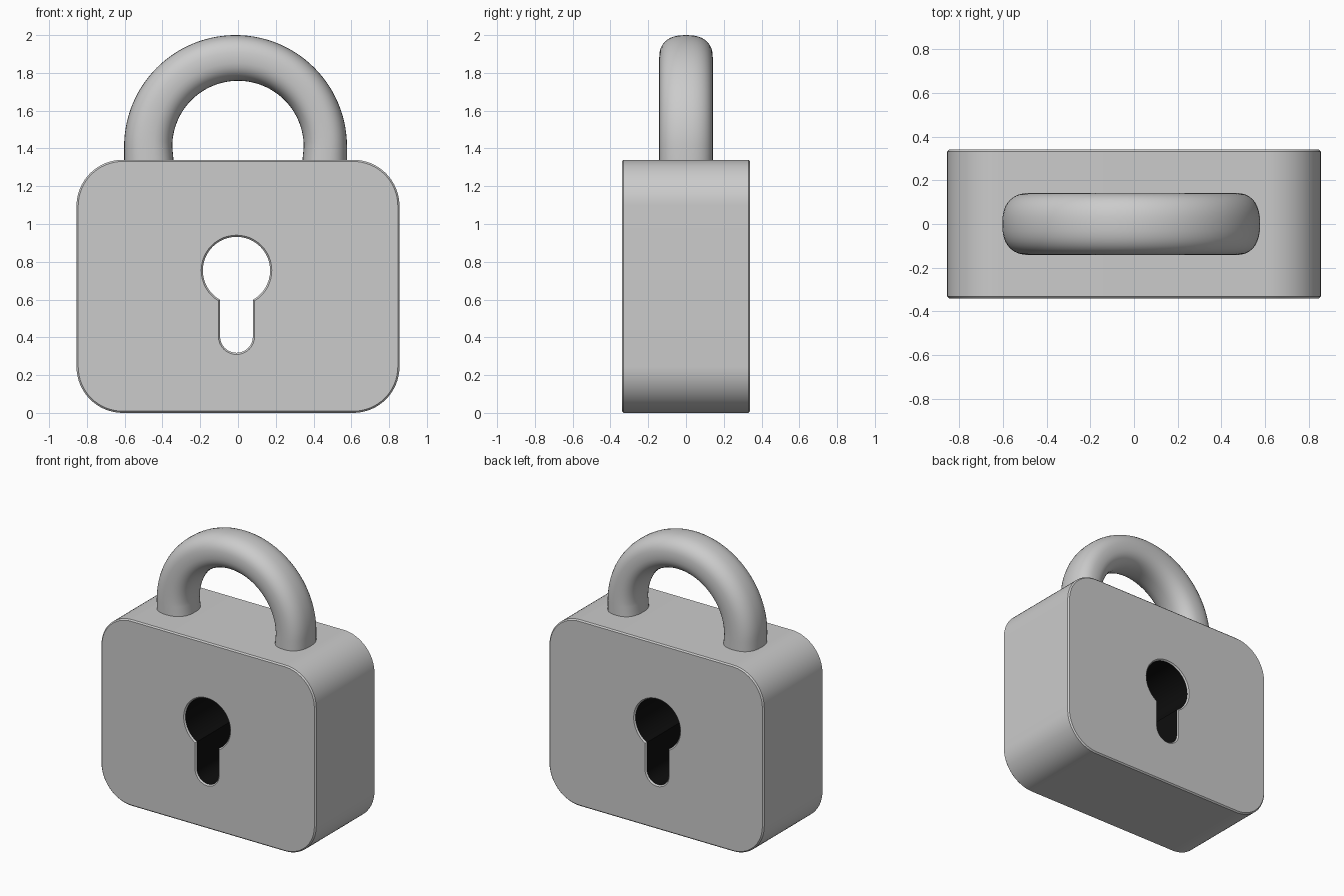
import bpy, bmesh, math
from math import sin, cos, pi

if "Cube" in bpy.data.objects:
    bpy.data.objects.remove(bpy.data.objects["Cube"])

BEV = 0.009      # small edge bevel
HALF_Y = 0.34    # half depth of the body


def arc(cx, cz, r, a0, a1, n):
    return [(cx + r * cos(a0 + (a1 - a0) * i / n), cz + r * sin(a0 + (a1 - a0) * i / n))
            for i in range(n + 1)]


def body_outline(inset):
    r, pts = 0.245, []
    corners = [(0.61, 1.095), (-0.61, 1.095), (-0.61, 0.245), (0.61, 0.245)]
    for k, (cx, cz) in enumerate(corners):
        pts += arc(cx, cz, r - inset, k * pi / 2, (k + 1) * pi / 2, 16)
    return pts


def keyhole_outline(grow):
    r, w, cx = 0.178 + grow, 0.087 + grow, -0.008
    a = math.asin(w / r)
    top = arc(cx, 0.754, r, -pi / 2 + a, 3 * pi / 2 - a, 40)
    return top + arc(cx, 0.405, w, pi, 2 * pi, 16)


def finish(bm, name):
    bmesh.ops.recalc_face_normals(bm, faces=bm.faces[:])
    me = bpy.data.meshes.new(name)
    bm.to_mesh(me)
    bm.free()
    ob = bpy.data.objects.new(name, me)
    bpy.context.collection.objects.link(ob)
    bpy.ops.object.select_all(action='DESELECT')
    ob.select_set(True)
    bpy.context.view_layer.objects.active = ob
    bpy.ops.object.shade_smooth_by_angle(angle=math.radians(32))
    return ob


def skin(bm, rings, mat=0):
    n = len(rings[0])
    for a, b in zip(rings, rings[1:]):
        for i in range(n):
            j = (i + 1) % n
            bm.faces.new((a[i], a[j], b[j], b[i])).material_index = mat


# Lock body: rounded slab with a keyhole running right through it
bm = bmesh.new()
layers = [(-HALF_Y, BEV), (-HALF_Y + BEV, 0), (HALF_Y - BEV, 0), (HALF_Y, BEV)]
caps = [[], []]
for outline in (body_outline, keyhole_outline):
    rings = [[bm.verts.new((x, y, z)) for x, z in outline(d)] for y, d in layers]
    if outline is body_outline:
        skin(bm, rings)
    else:
        skin(bm, rings[:2])
        skin(bm, rings[1:3], 1)
        skin(bm, rings[2:])
    for cap, ring in zip(caps, (rings[0], rings[-1])):
        cap += [bm.edges.get((ring[i - 1], ring[i])) for i in range(len(ring))]
for cap, ny in zip(caps, (-1, 1)):
    bmesh.ops.triangle_fill(bm, edges=cap, use_beauty=True, normal=(0, ny, 0))
body = finish(bm, "lock_body")
grey = bpy.data.materials.new("body_grey")
grey.diffuse_color = (0.8, 0.8, 0.8, 1)
grey.use_nodes = True
grey.node_tree.nodes["Principled BSDF"].inputs["Base Color"].default_value = grey.diffuse_color
dark = bpy.data.materials.new("keyhole_dark")
dark.diffuse_color = (0.004, 0.004, 0.004, 1)
dark.use_nodes = True
dark.node_tree.nodes["Principled BSDF"].inputs["Base Color"].default_value = dark.diffuse_color
body.data.materials.append(grey)
body.data.materials.append(dark)

# Shackle: softly squared section swept between an inner and an outer arc
inner = arc(0, 1.41, 0.348, 0, pi, 56)
outer = arc(-0.013, 1.41, 0.59, 0, pi, 56)
inner = [(0.34, 1.28), (0.342, 1.345)] + inner + [(-0.342, 1.345), (-0.34, 1.28)]
outer = [(0.577, 1.28), (0.577, 1.345)] + outer + [(-0.603, 1.345), (-0.603, 1.28)]
section = []
for i in range(36):
    c, s = cos(2 * pi * i / 36), sin(2 * pi * i / 36)
    section.append((math.copysign(abs(c) ** 0.82, c), math.copysign(abs(s) ** 0.82, s)))
bm = bmesh.new()
rings = []
for (xi, zi), (xo, zo) in zip(inner, outer):
    rings.append([bm.verts.new(((xi + xo) / 2 + u * (xo - xi) / 2, 0.142 * v,
                                (zi + zo) / 2 + u * (zo - zi) / 2)) for u, v in section])
skin(bm, rings)
bm.faces.new(rings[0])
bm.faces.new(rings[-1])
finish(bm, "shackle")
